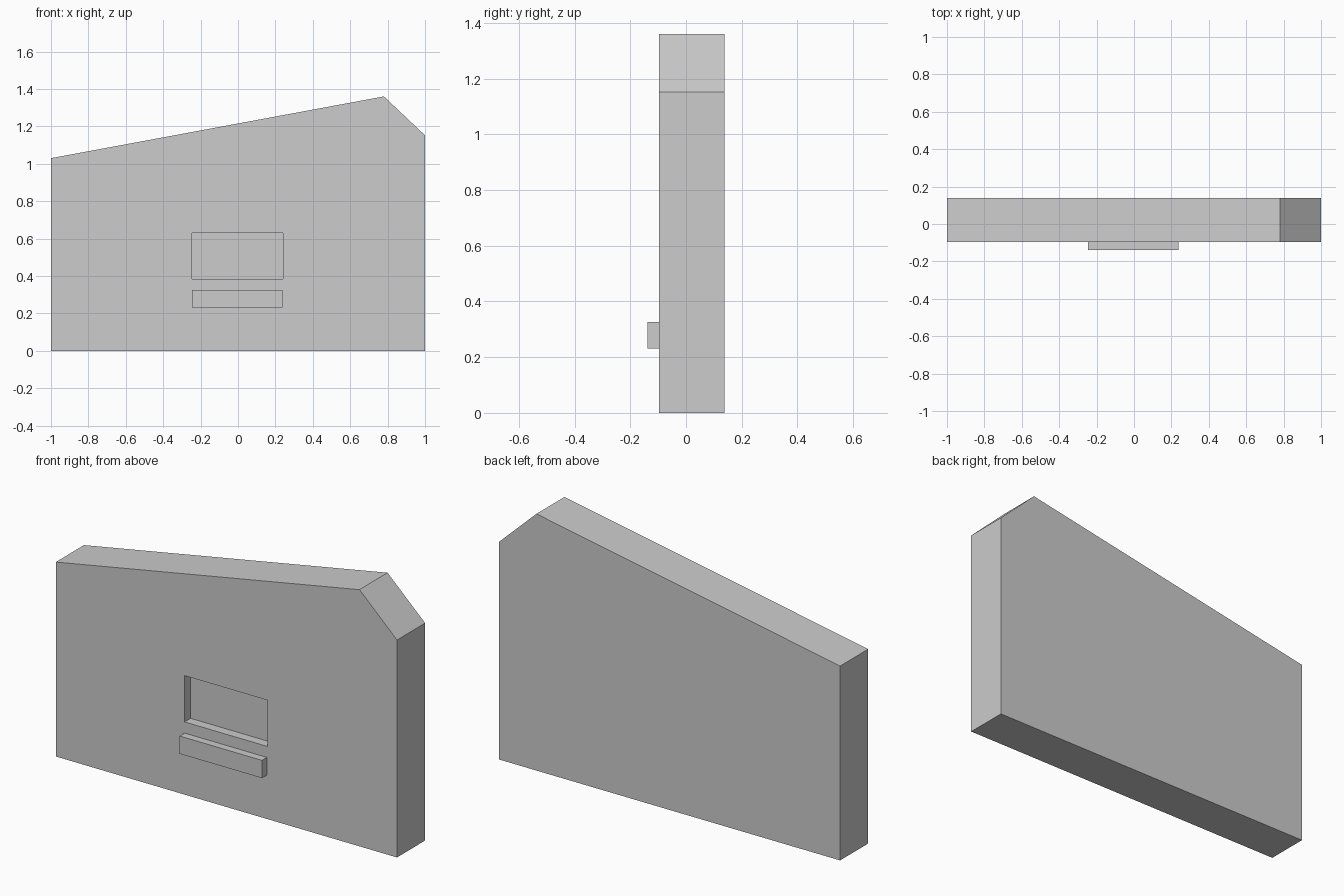
import bpy
import bmesh

if "Cube" in bpy.data.objects:
    bpy.data.objects.remove(bpy.data.objects["Cube"], do_unlink=True)

grey = bpy.data.materials.new("light grey")
grey.use_nodes = True
colour = (0.604, 0.604, 0.604, 1)
grey.diffuse_color = colour
grey.node_tree.nodes["Principled BSDF"].inputs["Base Color"].default_value = colour


def prism(name, outline, front, back):
    """Extrude an x-z outline from front to back along y."""
    bm = bmesh.new()
    face = bm.faces.new([bm.verts.new((x, front, z)) for x, z in outline])
    extruded = bmesh.ops.extrude_face_region(bm, geom=[face])["geom"]
    verts = [v for v in extruded if isinstance(v, bmesh.types.BMVert)]
    bmesh.ops.translate(bm, verts=verts, vec=(0, back - front, 0))
    bmesh.ops.recalc_face_normals(bm, faces=bm.faces)
    mesh = bpy.data.meshes.new(name)
    bm.to_mesh(mesh)
    bm.free()
    mesh.materials.append(grey)
    obj = bpy.data.objects.new(name, mesh)
    bpy.context.collection.objects.link(obj)
    return obj


def rectangle(left, right, bottom, top):
    return [(left, bottom), (right, bottom), (right, top), (left, top)]


FRONT, BACK = -0.097, 0.138

# Wall slab with a sloping top and a clipped corner
wall = prism("wall", [(-1, 0), (1, 0), (1, 1.152), (0.78, 1.36), (-1, 1.03)], FRONT, BACK)

# Shallow window recess cut into the front
cutter = prism("recess_cutter", rectangle(-0.245, 0.24, 0.385, 0.63), FRONT - 0.1, FRONT + 0.05)
cutter.hide_render = True
cut = wall.modifiers.new("recess", "BOOLEAN")
cut.operation = "DIFFERENCE"
cut.solver = "EXACT"
cut.object = cutter
bpy.context.view_layer.objects.active = wall
bpy.ops.object.modifier_apply(modifier=cut.name)
bpy.data.objects.remove(cutter, do_unlink=True)

# Ledge under the recess
prism("ledge", rectangle(-0.245, 0.237, 0.232, 0.326), -0.138, FRONT)
